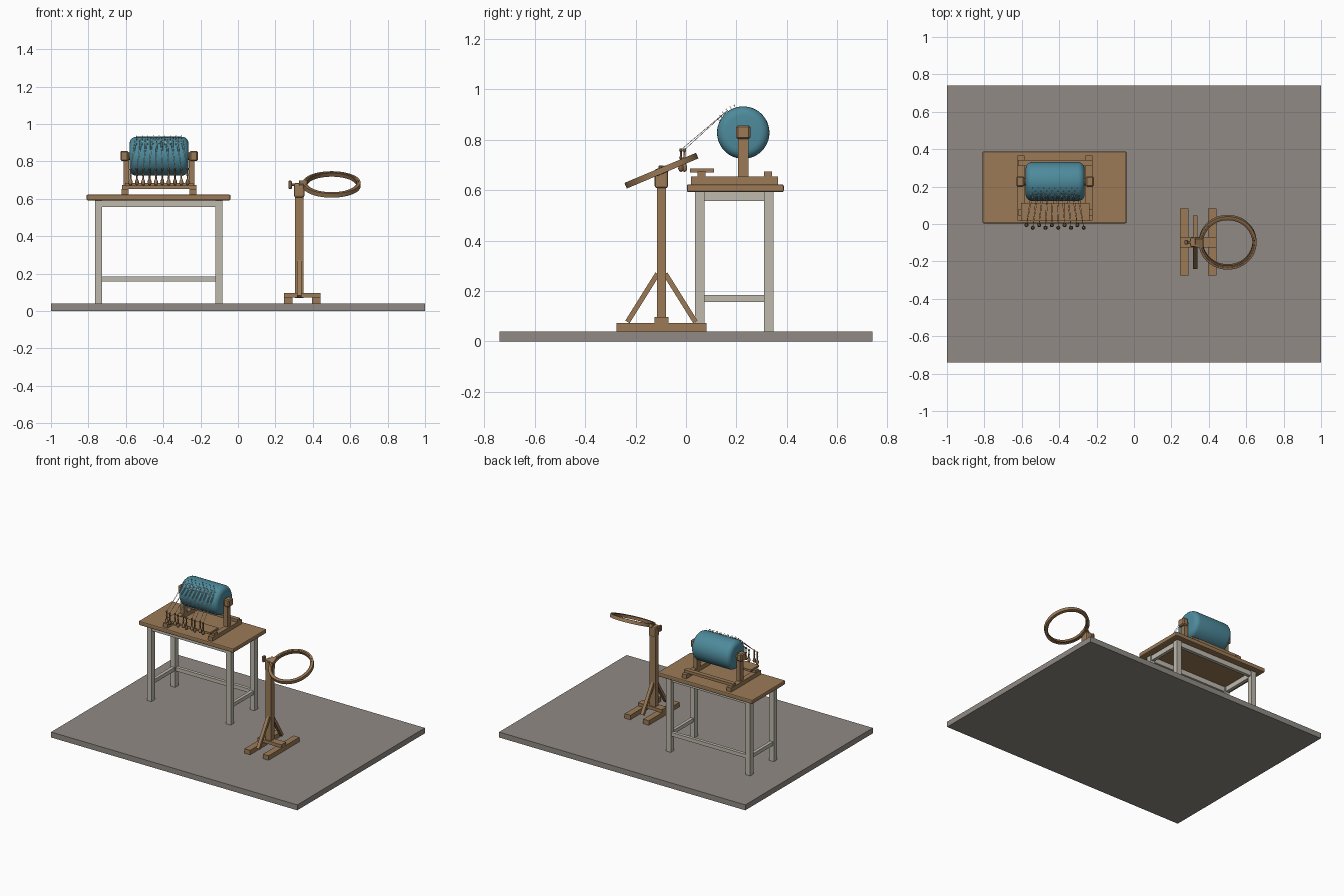
import bpy, bmesh
from math import radians, sin, cos, pi
from mathutils import Vector, Matrix

cube = bpy.data.objects.get("Cube")
if cube:
    bpy.data.objects.remove(cube)


def material(name, rgb):
    m = bpy.data.materials.new(name)
    m.use_nodes = True
    m.diffuse_color = (*rgb, 1)
    m.node_tree.nodes["Principled BSDF"].inputs["Base Color"].default_value = (*rgb, 1)
    return m


WOOD = material("oak wood", (0.33, 0.195, 0.095))
DARK = material("dark wood", (0.21, 0.115, 0.05))
STONE = material("grey floor", (0.28, 0.255, 0.23))
PAINT = material("pale paint", (0.52, 0.49, 0.42))
TEAL = material("teal cloth", (0.075, 0.255, 0.33))
THREAD = material("pale thread", (0.72, 0.68, 0.58))
STEEL = material("pin steel", (0.5, 0.5, 0.48))


def finish(name, bm, mat, smooth=False):
    bmesh.ops.recalc_face_normals(bm, faces=bm.faces)
    mesh = bpy.data.meshes.new(name)
    bm.to_mesh(mesh)
    bm.free()
    mesh.materials.append(mat)
    ob = bpy.data.objects.new(name, mesh)
    bpy.context.collection.objects.link(ob)
    if smooth:
        bpy.ops.object.select_all(action='DESELECT')
        ob.select_set(True)
        bpy.context.view_layer.objects.active = ob
        bpy.ops.object.shade_smooth_by_angle(angle=radians(35))
    return ob


def bevel(ob, width, segments=1):
    mod = ob.modifiers.new("soft edges", 'BEVEL')
    mod.width, mod.segments = width, segments
    mod.limit_method = 'ANGLE'
    return ob


def box(name, x, y, z, mat, tilt=0):
    """Box from three (low, high) ranges, optionally tilted about x."""
    bm = bmesh.new()
    size = [b - a for a, b in (x, y, z)]
    bmesh.ops.create_cube(bm, size=1, matrix=Matrix.Diagonal((*size, 1)))
    ob = finish(name, bm, mat)
    ob.location = [(a + b) / 2 for a, b in (x, y, z)]
    ob.rotation_euler.x = tilt
    return ob


def add_rod(bm, a, b, r, sides=6):
    a, b = Vector(a), Vector(b)
    d = b - a
    m = Matrix.Translation((a + b) / 2) @ d.to_track_quat('Z', 'Y').to_matrix().to_4x4()
    bmesh.ops.create_cone(bm, cap_ends=True, segments=sides, radius1=r, radius2=r,
                          depth=d.length, matrix=m)


def rod(name, a, b, r, mat, sides=16):
    bm = bmesh.new()
    add_rod(bm, a, b, r, sides)
    return finish(name, bm, mat, True)


def lathe(name, profile, mat, sides, closed=False):
    """Spin an (r, z) profile about z."""
    bm = bmesh.new()
    vs = [bm.verts.new((r, 0, z)) for r, z in profile]
    pairs = list(zip(vs, vs[1:])) + ([(vs[-1], vs[0])] if closed else [])
    edges = [bm.edges.new(p) for p in pairs]
    bmesh.ops.spin(bm, geom=vs + edges, axis=(0, 0, 1), cent=(0, 0, 0),
                   angle=2 * pi, steps=sides)
    bmesh.ops.remove_doubles(bm, verts=bm.verts, dist=0.0001)
    return finish(name, bm, mat, True)


# Floor slab
box("floor_slab", (-1, 1), (-0.74, 0.74), (0, 0.04), STONE)

# Table
bevel(box("table_top", (-0.81, -0.04), (0.003, 0.388), (0.592, 0.623), WOOD), 0.007, 2)
legs_x = ((-0.765, -0.727), (-0.12, -0.083))
legs_y = ((0.035, 0.074), (0.31, 0.348))
for side, lx in zip(("right", "left"), legs_x):
    for end, ly in zip(("front", "back"), legs_y):
        box(f"table_leg_{end}_{side}", lx, ly, (0.04, 0.592), PAINT)
    mid = (lx[0] + 0.007, lx[1] - 0.007)
    box(f"side_apron_{side}", mid, (0.07, 0.315), (0.556, 0.592), PAINT)
    box(f"side_stretcher_{side}", mid, (0.07, 0.315), (0.157, 0.184), PAINT)
for end, ly in zip(("front", "back"), legs_y):
    box(f"long_apron_{end}", (-0.73, -0.117), (ly[0] + 0.007, ly[1] - 0.007),
        (0.556, 0.592), PAINT)
box("back_stretcher", (-0.73, -0.117), (0.317, 0.341), (0.157, 0.184), PAINT)

# Pillow cradle
CX, CY, CZ, R = -0.422, 0.227, 0.828, 0.104
for side, s in (("right", -1), ("left", 1)):
    def span(a, b):
        return tuple(sorted((CX + s * a, CX + s * b)))
    box(f"cradle_runner_{side}", span(0.164, 0.2), (0.02, 0.365), (0.623, 0.653), WOOD)
    box(f"cradle_post_{side}", span(0.16, 0.19), (0.207, 0.247), (0.653, 0.82), WOOD)
    bevel(box(f"axle_block_{side}", span(0.164, 0.207), (0.199, 0.255),
              (0.802, 0.857), WOOD), 0.007)
for end, y in (("front", 0.062), ("back", 0.325)):
    box(f"cradle_rail_{end}", (-0.62, -0.222), (y - 0.016, y + 0.016), (0.653, 0.673), WOOD)
box("bobbin_shelf", (-0.605, -0.238), (0.015, 0.112), (0.67, 0.685), WOOD)
rod("pillow_axle", (-0.6, CY, CZ), (-0.244, CY, CZ), 0.02, WOOD)

# Rounded pillow, turned onto the x axis
half, fillet = 0.158, 0.036
profile = [(0, -half)]
for sign in (-1, 1):
    arc = [(R - fillet + fillet * cos(radians(a)), sign * (half - fillet + fillet * sin(radians(a))))
           for a in range(0, 91, 18)]
    profile += arc[::-1] if sign < 0 else arc
profile.append((0, half))
pillow = lathe("lace_pillow", profile, TEAL, 48)
pillow.rotation_euler.y = pi / 2
pillow.location = (CX, CY, CZ)


def on_pillow(x, degrees, lift=0.0):
    a = radians(degrees)
    return (x, CY + (R + lift) * cos(a), CZ + (R + lift) * sin(a))


# Pins in staggered rows
bm = bmesh.new()
heads = bmesh.new()
for row in range(6):
    for col in range(9 - row % 2):
        x = CX + (col - (8 - row % 2) / 2) * 0.03
        deg = 108 + row * 9
        add_rod(bm, on_pillow(x, deg, -0.005), on_pillow(x, deg, 0.011), 0.001, 5)
        bmesh.ops.create_icosphere(heads, subdivisions=1, radius=0.0024,
                                   matrix=Matrix.Translation(on_pillow(x, deg, 0.011)))
finish("lace_pins", bm, STEEL)
finish("pin_heads", heads, THREAD)

# Hanging bobbins and their threads
bobbin_shape = [(0, 0), (0.007, 0.003), (0.011, 0.013), (0.01, 0.024), (0.005, 0.034),
                (0.0045, 0.05), (0.007, 0.056), (0.004, 0.062), (0.004, 0.08),
                (0.007, 0.084), (0.006, 0.092), (0, 0.094)]
bm = bmesh.new()
for i in range(10):
    x = CX + (i - 4.5) * 0.034
    y = -0.006 - 0.014 * (i % 2)
    z = 0.672
    bob = lathe(f"bobbin_{i + 1}", bobbin_shape, DARK if i % 2 else WOOD, 12)
    bob.location = (x, y, z)
    for shift in (-0.006, 0.006):
        start = on_pillow(CX + (x - CX) * 0.8 + shift, 124 + 4 * (i % 2), 0.004)
        add_rod(bm, start, (x, y, z + 0.088), 0.0011, 5)
finish("lace_threads", bm, THREAD)

# Hoop stand
SX, SY = 0.3275, -0.0975
for side, x in (("right", 0.268), ("left", 0.418)):
    box(f"stand_foot_{side}", (x - 0.023, x + 0.023), (-0.275, 0.082), (0.04, 0.073), WOOD)
box("stand_cross_plate", (0.245, 0.44), (-0.125, -0.07), (0.073, 0.096), WOOD)
box("stand_post", (0.305, 0.35), (-0.116, -0.079), (0.07, 0.62), WOOD)
for end, s in (("front", -1), ("back", 1)):
    y = SY + s * 0.075
    box(f"stand_brace_{end}", (SX - 0.012, SX + 0.012), (y - 0.01, y + 0.01),
        (0.06, 0.285), WOOD, s * radians(32))
bevel(box("post_head", (0.3, 0.355), (-0.124, -0.071), (0.607, 0.685), WOOD), 0.01, 2)

# Tilted embroidery hoop
TILT = radians(22.8)
for name, r0, r1, h, mat in (("outer_hoop", 0.143, 0.154, 0.012, WOOD),
                             ("inner_hoop", 0.132, 0.1425, 0.0105, DARK)):
    ring = lathe(name, [(r0, -h), (r1, -h), (r1, h), (r0, h)], mat, 56, True)
    ring.location = (0.501, SY, 0.677)
    ring.rotation_euler.x = TILT

# Hoop clamp and thumb screw
bevel(box("hoop_clamp", (0.325, 0.372), (-0.125, -0.07), (0.664, 0.69), WOOD, TILT), 0.003)
rod("clamp_screw", (0.285, SY, 0.675), (0.34, SY, 0.675), 0.007, DARK)
bevel(box("screw_knob", (0.27, 0.288), (-0.11, -0.085), (0.653, 0.697), WOOD), 0.004)
